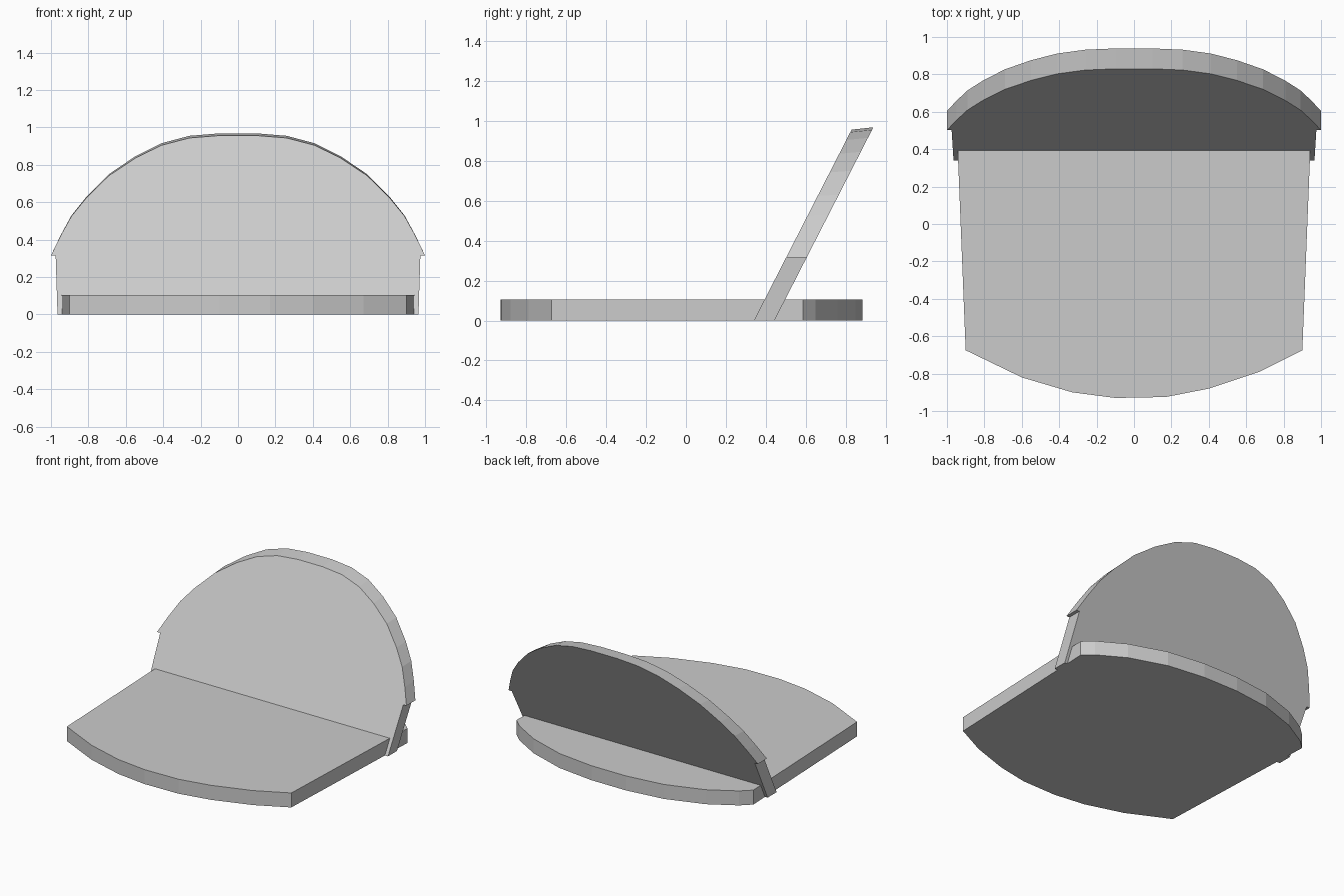
import bpy
import bmesh

cube = bpy.data.objects.get("Cube")
if cube:
    bpy.data.objects.remove(cube, do_unlink=True)

grey = bpy.data.materials.new("light grey")
grey.use_nodes = True
colour = (0.6, 0.6, 0.6, 1)
grey.diffuse_color = colour
grey.node_tree.nodes["Principled BSDF"].inputs["Base Color"].default_value = colour


def prism(name, near, far):
    """Solid between two matching outlines."""
    bm = bmesh.new()
    a = [bm.verts.new(p) for p in near]
    b = [bm.verts.new(p) for p in far]
    bm.faces.new(a)
    bm.faces.new(b[::-1])
    for i in range(len(a)):
        j = (i + 1) % len(a)
        bm.faces.new((a[i], b[i], b[j], a[j]))
    bmesh.ops.recalc_face_normals(bm, faces=bm.faces)
    mesh = bpy.data.meshes.new(name)
    bm.to_mesh(mesh)
    bm.free()
    mesh.materials.append(grey)
    obj = bpy.data.objects.new(name, mesh)
    bpy.context.collection.objects.link(obj)
    return obj


# Base slab: tapered sides with bowed front and back edges
front_edge = [(-0.9, -0.675), (-0.6, -0.82), (-0.33, -0.9), (-0.1, -0.93),
              (0.17, -0.925), (0.4, -0.88), (0.67, -0.79), (0.9, -0.675)]
back_edge = [(0.95, 0.585), (0.88, 0.65), (0.69, 0.76), (0.42, 0.85), (0.14, 0.885)]
back_edge += [(-x, y) for x, y in reversed(back_edge)]
outline = front_edge + back_edge
prism("base", [(x, y, 0) for x, y in outline], [(x, y, 0.105) for x, y in outline])

# Leaning back panel: narrow foot, notched shoulders and an arched top
SHOULDER = 0.315
half = [(0.965, 0), (0.975, SHOULDER), (1.0, SHOULDER), (0.95, 0.42), (0.89, 0.53),
        (0.81, 0.63), (0.69, 0.75), (0.55, 0.845), (0.41, 0.915), (0.26, 0.955), (0.1, 0.968)]
panel = half + [(-x, z) for x, z in reversed(half)]


def lean(x, z, offset, arch):
    z = min(z, SHOULDER) + max(z - SHOULDER, 0) * arch
    return x, 0.34 + offset + 0.512 * z, z


prism("back_panel", [lean(x, z, 0, 0.982) for x, z in panel],
      [lean(x, z, 0.103, 1) for x, z in panel])
